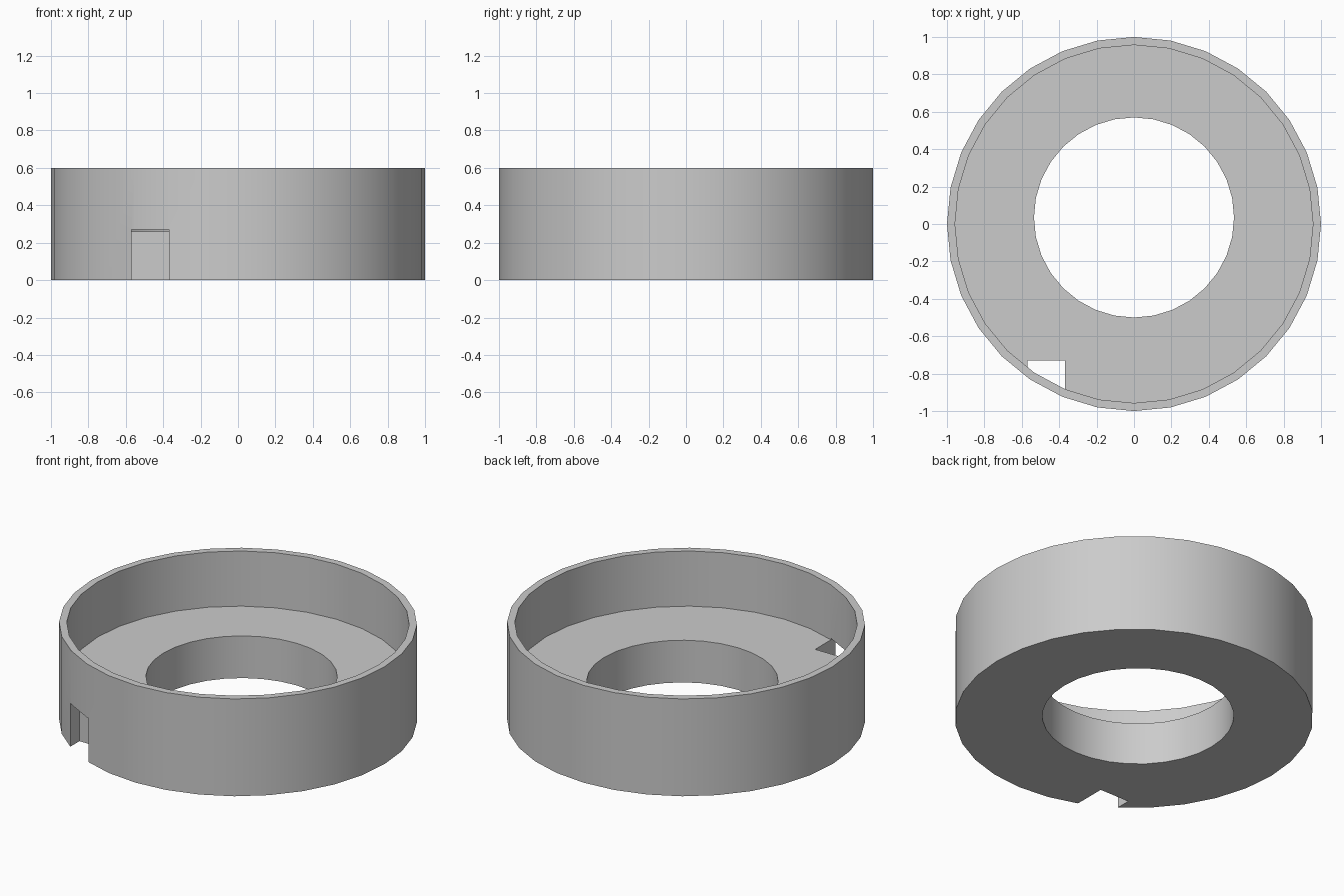
import bpy
import bmesh
from math import cos, sin, tau, radians

if "Cube" in bpy.data.objects:
    bpy.data.objects.remove(bpy.data.objects["Cube"])

SIDES = 32
FLOOR = 0.26

grey = bpy.data.materials.new("light_grey")
grey.use_nodes = True
colour = (0.6, 0.6, 0.6, 1)
grey.diffuse_color = colour
grey.node_tree.nodes["Principled BSDF"].inputs["Base Color"].default_value = colour


def finish(name, bm):
    bmesh.ops.recalc_face_normals(bm, faces=bm.faces)
    mesh = bpy.data.meshes.new(name)
    bm.to_mesh(mesh)
    bm.free()
    mesh.materials.append(grey)
    obj = bpy.data.objects.new(name, mesh)
    bpy.context.collection.objects.link(obj)
    return obj


def ring(bm, radius, centre_y, z):
    angles = [tau * i / SIDES for i in range(SIDES)]
    return [bm.verts.new((radius * cos(a), centre_y + radius * sin(a), z)) for a in angles]


# Round tray: rim wall, floor and a slightly off-centre hole, as one closed skin
bm = bmesh.new()
profile = [(1, 0, 0), (1, 0, 0.6), (0.957, 0, 0.6), (0.957, 0, FLOOR),
           (0.535, 0.035, FLOOR), (0.535, 0.035, 0)]
rings = [ring(bm, *p) for p in profile]
for a, b in zip(rings, rings[1:] + rings[:1]):
    for i in range(SIDES):
        j = (i + 1) % SIDES
        bm.faces.new((a[i], a[j], b[j], b[i]))
tray = finish("round_tray", bm)

# Cable notch through the floor and the foot of the wall
bm = bmesh.new()
bmesh.ops.create_cube(bm, size=1)
bmesh.ops.scale(bm, vec=(0.2, 0.47, 0.47), verts=bm.verts)
bmesh.ops.translate(bm, vec=(-0.47, -0.965, 0.035), verts=bm.verts)
cutter = finish("notch_cutter", bm)
cutter.hide_render = True

cut = tray.modifiers.new("notch", "BOOLEAN")
cut.operation = "DIFFERENCE"
cut.solver = "EXACT"
cut.object = cutter
bpy.ops.object.select_all(action="DESELECT")
tray.select_set(True)
bpy.context.view_layer.objects.active = tray
bpy.ops.object.modifier_apply(modifier=cut.name)
bpy.data.objects.remove(cutter)

bpy.ops.object.shade_smooth_by_angle(angle=radians(30))
